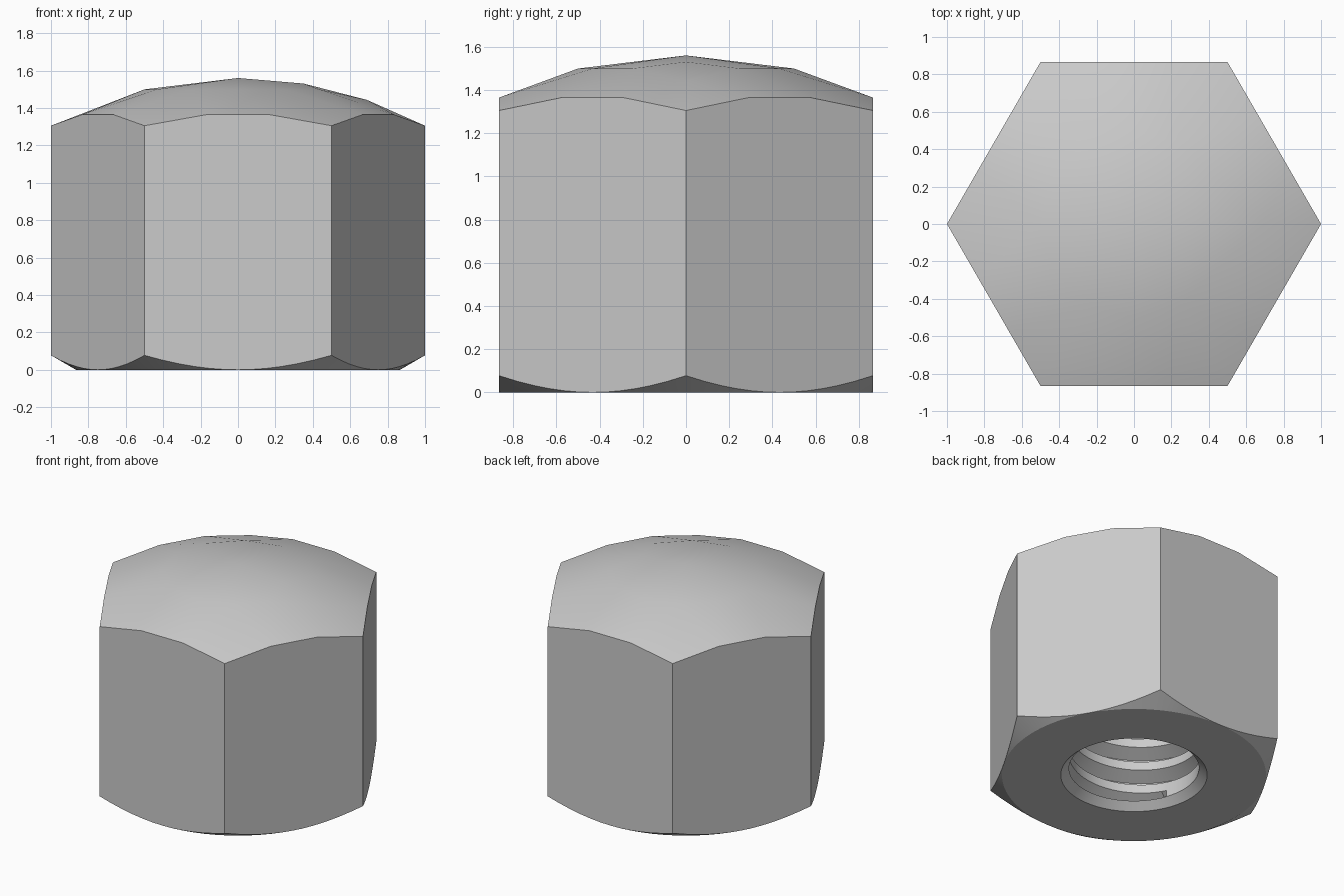
import bpy, bmesh
from math import sin, cos, tan, pi, sqrt, radians
from mathutils import Vector
from mathutils.geometry import delaunay_2d_cdt

if "Cube" in bpy.data.objects:
    bpy.data.objects.remove(bpy.data.objects["Cube"])

APOTHEM = sqrt(3) / 2
RIM, MINOR, MAJOR, PITCH = 0.48, 0.426, 0.52, 0.173
N = 72

steel = bpy.data.materials.new("light_grey_steel")
steel.use_nodes = True
steel.diffuse_color = (0.6, 0.6, 0.6, 1)
steel.node_tree.nodes["Principled BSDF"].inputs["Base Color"].default_value = (0.6, 0.6, 0.6, 1)


def finish(name, bm, angle):
    bmesh.ops.remove_doubles(bm, verts=bm.verts, dist=0.0005)
    bmesh.ops.dissolve_degenerate(bm, edges=bm.edges, dist=0.0005)
    mesh = bpy.data.meshes.new(name)
    bm.to_mesh(mesh)
    bm.free()
    mesh.materials.append(steel)
    ob = bpy.data.objects.new(name, mesh)
    bpy.context.collection.objects.link(ob)
    bpy.ops.object.select_all(action="DESELECT")
    ob.select_set(True)
    bpy.context.view_layer.objects.active = ob
    bpy.ops.object.shade_smooth_by_angle(angle=radians(angle))


def face(bm, points):
    bm.faces.new([bm.verts.new(p) for p in points])


def polar(r, a, z):
    return Vector((r * cos(a), r * sin(a), z))


def loft(bm, rows):
    """Quads between successive rows of points, facing the axis when rows rise."""
    grid = [[bm.verts.new(p) for p in row] for row in rows]
    for low, high in zip(grid, grid[1:]):
        for j in range(len(low) - 1):
            bm.faces.new((low[j], high[j], high[j + 1], low[j + 1]))


def hex_radius(a):
    return APOTHEM / cos((a % (pi / 3)) - pi / 6)


def dome_z(x, y):
    return 1.56 - 2.088 + sqrt(2.088 ** 2 - x * x - y * y)


def bottom_point(a):
    r = hex_radius(a)
    return polar(r, a, (r - APOTHEM) * tan(radians(30)))


# Hexagonal body: underside with conical corner chamfer
bm = bmesh.new()
angles = [2 * pi * j / N for j in range(N + 1)]
loft(bm, [[bottom_point(a) for a in angles],
          [polar(APOTHEM, a, 0) for a in angles],
          [polar(RIM, a, 0) for a in angles]])
for f in bm.faces:
    f.normal_update()
bmesh.ops.reverse_faces(bm, faces=[f for f in bm.faces if f.normal.z > 0])

# Six flat sides, curved along the bottom and faceted along the top
edge_points = []
for k in range(6):
    a0 = k * pi / 3
    c0, c1 = polar(1, a0, 0), polar(1, a0 + pi / 3, 0)
    top = [c0.lerp(c1, t / 3) for t in range(4)]
    edge_points += [p.to_2d() for p in top[:3]]
    for p in top:
        p.z = dome_z(p.x, p.y)
    bottom = [bottom_point(a0 + 2 * pi * j / N) for j in range(N // 6 + 1)]
    face(bm, bottom + top[::-1])

# Shallow faceted dome on top
ring = [polar(0.5, k * pi / 6, 0).to_2d() for k in range(1, 12)]
inner = [Vector((0, 0)), Vector((0.35, 0)), Vector((0.69, 0))]
loop = list(range(len(edge_points)))
pts, _, tris, *_ = delaunay_2d_cdt(edge_points + ring + inner, [], [loop], 1, 1e-5)
for tri in tris:
    face(bm, [(pts[i].x, pts[i].y, dome_z(*pts[i])) for i in tri])
finish("hex_body", bm, 25)

# Threaded blind bore: countersink, helical thread, plain end
bm = bmesh.new()
Z0, Z1 = 0.05, 1.05


def thread_row(turn, fraction, r):
    row = []
    for a in angles:
        z = PITCH * (turn + fraction + a / (2 * pi))
        clear = Z0 < z < Z1
        row.append(polar(r if clear else MINOR, a, min(max(z, Z0), Z1)))
    return row


profile = [(0.0, MINOR), (0.36, MINOR), (0.66, MAJOR), (0.72, MAJOR)]
rows = [[polar(RIM, a, 0) for a in angles], [polar(MINOR, a, Z0) for a in angles]]
for turn in range(-1, 8):
    rows += [thread_row(turn, f, r) for f, r in profile]
rows += [[polar(MINOR, a, 1.2) for a in angles], [polar(0, a, 1.2) for a in angles]]
loft(bm, rows)
finish("threaded_bore", bm, 25)
